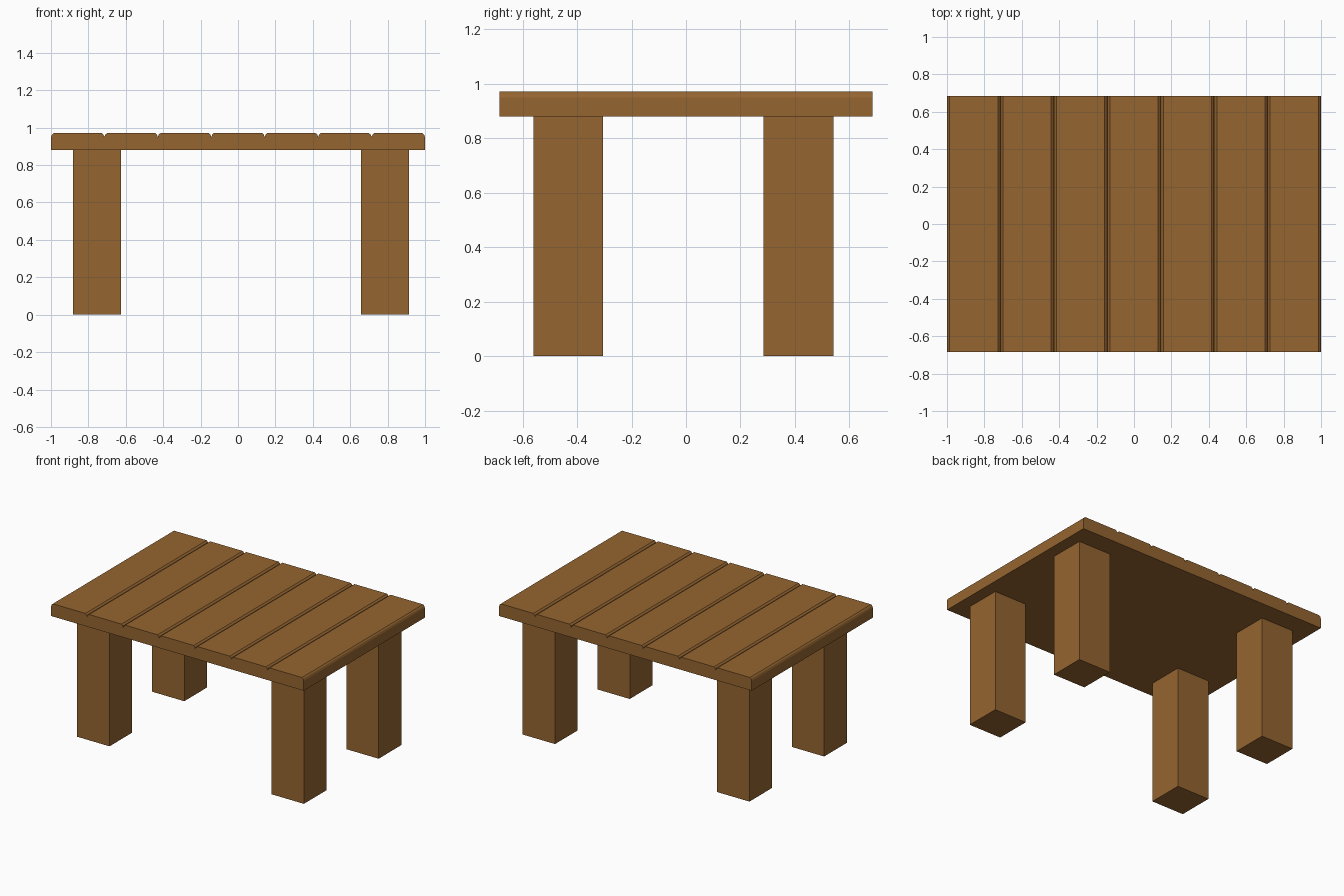
import bpy, bmesh

if "Cube" in bpy.data.objects:
    bpy.data.objects.remove(bpy.data.objects["Cube"])

wood = bpy.data.materials.new("wood")
wood.diffuse_color = (0.30, 0.13, 0.03, 1)
wood.use_nodes = True
wood.node_tree.nodes["Principled BSDF"].inputs["Base Color"].default_value = wood.diffuse_color

HALF_DEPTH, Z_BOTTOM, Z_TOP = 0.685, 0.88, 0.971
PLANKS = 7
WIDTH = 2 / PLANKS


def finish(name, bm):
    bmesh.ops.recalc_face_normals(bm, faces=bm.faces)
    mesh = bpy.data.meshes.new(name)
    bm.to_mesh(mesh)
    bm.free()
    mesh.materials.append(wood)
    obj = bpy.data.objects.new(name, mesh)
    bpy.context.collection.objects.link(obj)
    return obj


# Tabletop: planked profile with eased upper edges, extruded front to back
profile = [(1, Z_BOTTOM), (-1, Z_BOTTOM)]
ease = [(0, 0.021), (0.005, 0.008), (0.014, 0)]
for i in range(PLANKS):
    x0, x1 = -1 + i * WIDTH, -1 + (i + 1) * WIDTH
    skip = 1 if i else 0  # neighbouring planks share the groove point
    profile += [(x0 + dx, Z_TOP - dz) for dx, dz in ease[skip:]]
    profile += [(x1 - dx, Z_TOP - dz) for dx, dz in reversed(ease)]

bm = bmesh.new()
face = bm.faces.new([bm.verts.new((x, -HALF_DEPTH, z)) for x, z in profile])
ext = bmesh.ops.extrude_face_region(bm, geom=[face], use_keep_orig=True)
moved = [g for g in ext["geom"] if isinstance(g, bmesh.types.BMVert)]
bmesh.ops.translate(bm, verts=moved, vec=(0, 2 * HALF_DEPTH, 0))
finish("tabletop", bm)

# Legs: four square posts, set slightly off centre
LEG = 0.256
for side, x in (("left", -0.753), ("right", 0.786)):
    for end, y in (("front", -0.432), ("back", 0.413)):
        bm = bmesh.new()
        bmesh.ops.create_cube(bm, size=1)
        bmesh.ops.scale(bm, verts=bm.verts, vec=(LEG, LEG, Z_BOTTOM))
        obj = finish(f"{end}_{side}_leg", bm)
        obj.location = (x, y, Z_BOTTOM / 2)
